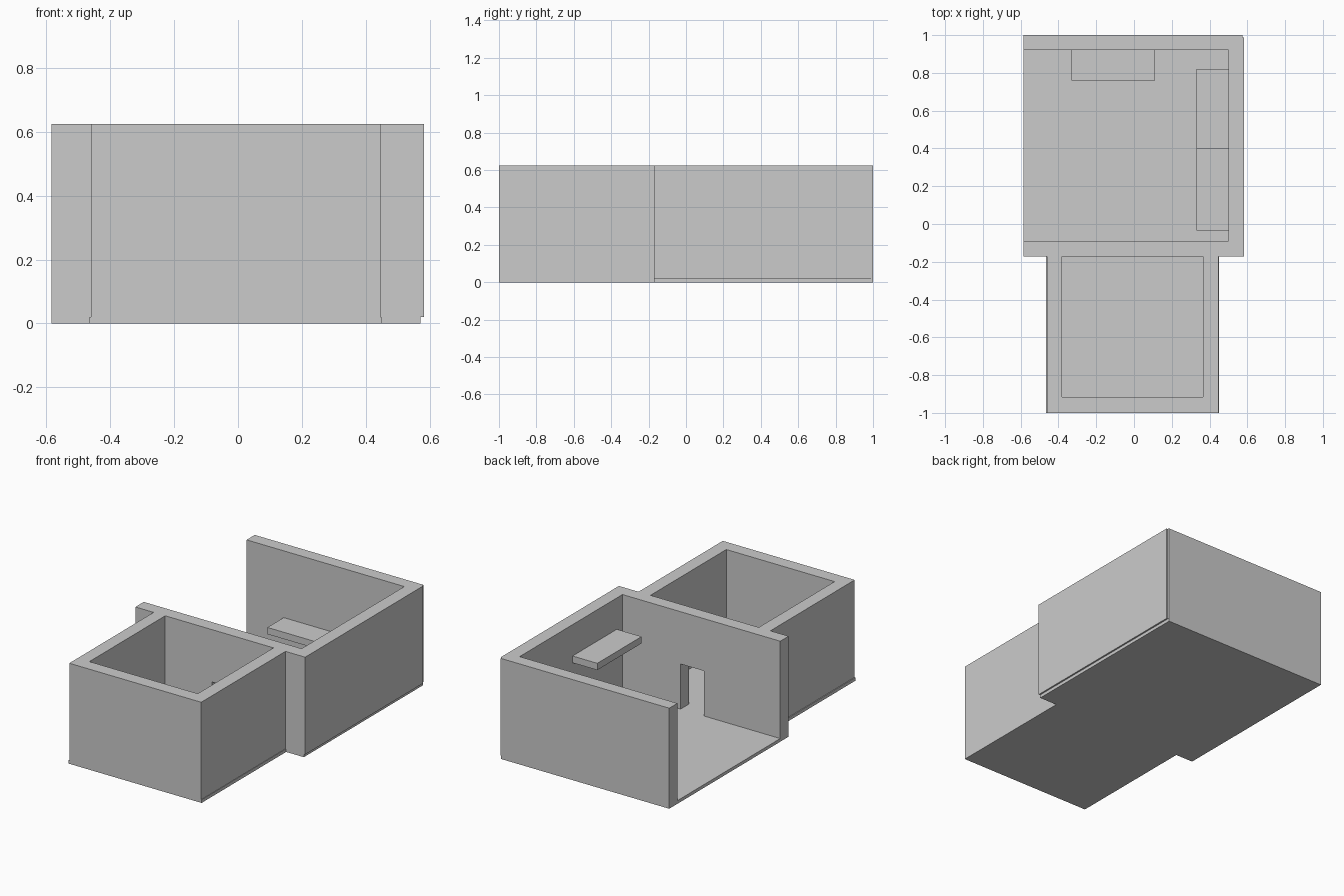
import bpy, bmesh
from mathutils import Vector

if "Cube" in bpy.data.objects:
    bpy.data.objects.remove(bpy.data.objects["Cube"])


def prism(name, points, direction):
    """Extrude a flat polygon along a direction into a solid."""
    bm = bmesh.new()
    face = bm.faces.new([bm.verts.new(p) for p in points])
    result = bmesh.ops.extrude_face_region(bm, geom=[face])
    moved = [g for g in result["geom"] if isinstance(g, bmesh.types.BMVert)]
    bmesh.ops.translate(bm, verts=moved, vec=Vector(direction))
    bmesh.ops.recalc_face_normals(bm, faces=bm.faces)
    mesh = bpy.data.meshes.new(name)
    bm.to_mesh(mesh)
    bm.free()
    obj = bpy.data.objects.new(name, mesh)
    bpy.context.collection.objects.link(obj)
    return obj


def plan(name, outline, z0, z1):
    return prism(name, [(x, y, z0) for x, y in outline], (0, 0, z1 - z0))


def box(name, x0, x1, y0, y1, z0, z1):
    return plan(name, [(x0, y0), (x1, y0), (x1, y1), (x0, y1)], z0, z1)


FLOOR, TOP = 0.02, 0.625

# Floor slabs
box("large_room_floor", -0.585, 0.572, -0.17, 1.0, 0, FLOOR)
box("small_room_floor", -0.465, 0.45, -1.0, -0.17, 0, FLOOR)

# Back and right walls of the large room (its left side is open)
plan("large_room_walls", [
    (-0.585, 0.92), (0.50, 0.92), (0.50, -0.172), (0.582, -0.172),
    (0.582, 0.988), (0.574, 0.988), (0.574, 1.0), (-0.585, 1.0)], FLOOR, TOP)

# Dividing wall with its doorway, drawn as a front profile
wall = [(-0.585, FLOOR), (-0.06, FLOOR), (-0.06, 0.30), (0.10, 0.30),
        (0.10, FLOOR), (0.50, FLOOR), (0.50, TOP), (-0.585, TOP)]
prism("dividing_wall", [(x, -0.172, z) for x, z in wall], (0, 0.082, 0))

# Small room walls, closed at the back by the dividing wall
plan("small_room_walls", [
    (-0.46, -0.172), (-0.46, -1.0), (0.447, -1.0), (0.447, -0.172),
    (0.365, -0.172), (0.365, -0.917), (-0.38, -0.917), (-0.38, -0.172)], FLOOR, TOP)

# Wall shelves, rising in steps round the large room
for name, x0, x1, y0, y1, top in [
        ("low_shelf", -0.33, 0.11, 0.76, 0.92, 0.21),
        ("middle_shelf", 0.33, 0.50, 0.40, 0.82, 0.315),
        ("high_shelf", 0.33, 0.50, -0.035, 0.40, 0.43)]:
    box(name, x0, x1, y0, y1, top - 0.042, top)
